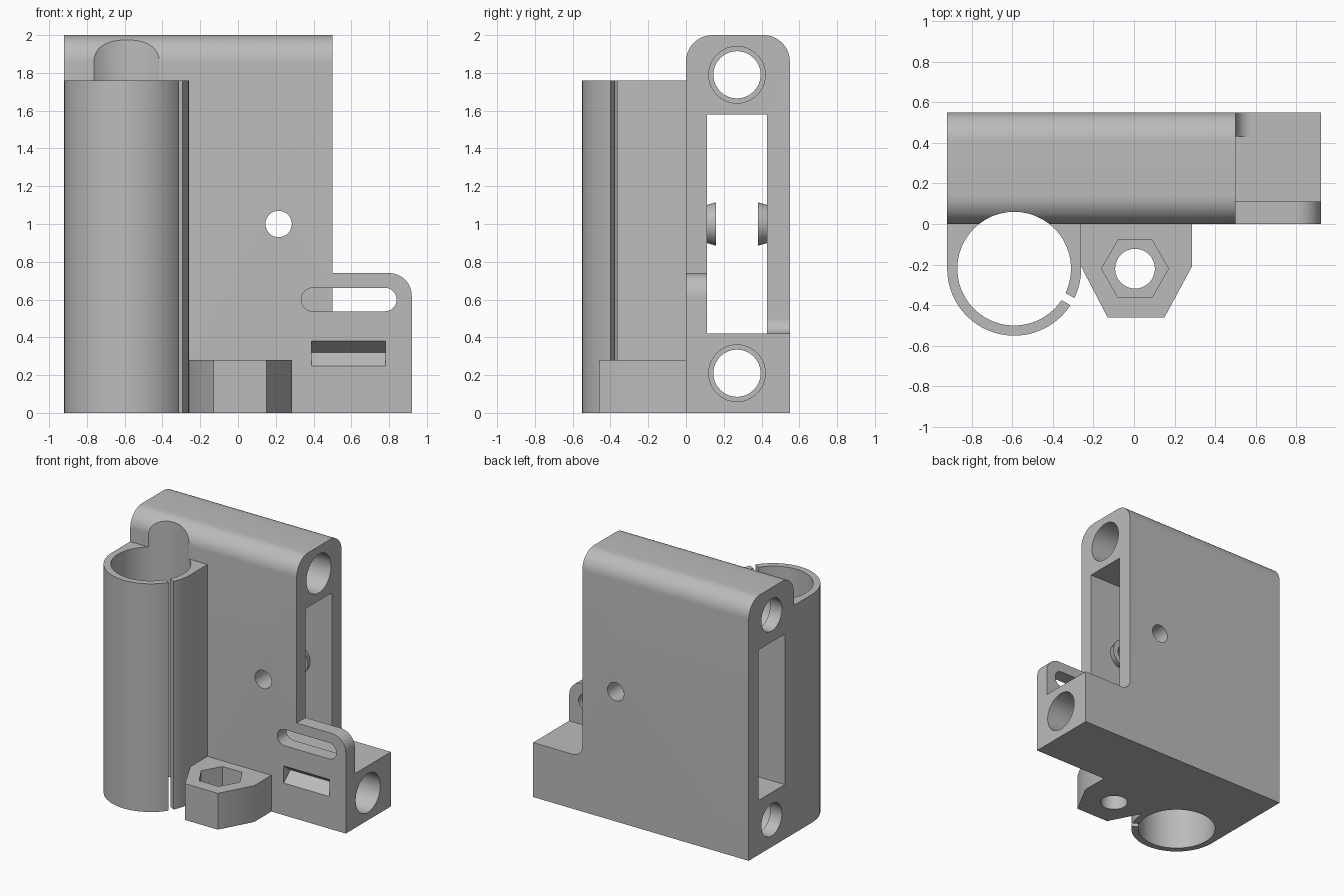
import bpy, bmesh
from math import cos, sin, pi, radians
from mathutils import Matrix

if "Cube" in bpy.data.objects:
    bpy.data.objects.remove(bpy.data.objects["Cube"], do_unlink=True)

grey = bpy.data.materials.new("matte grey")
grey.use_nodes = True
grey.diffuse_color = (0.5, 0.5, 0.5, 1)
grey.node_tree.nodes["Principled BSDF"].inputs["Base Color"].default_value = (0.5, 0.5, 0.5, 1)

# Profile coordinates (u, v) swept along w, for each sweep axis
PLACE = {"X": lambda u, v, w: (w, u, v),
         "Y": lambda u, v, w: (u, w, v),
         "Z": lambda u, v, w: (u, v, w)}


def finish(name, bm):
    bmesh.ops.recalc_face_normals(bm, faces=bm.faces)
    mesh = bpy.data.meshes.new(name)
    bm.to_mesh(mesh)
    bm.free()
    mesh.materials.append(grey)
    obj = bpy.data.objects.new(name, mesh)
    bpy.context.collection.objects.link(obj)
    return obj


def prism(name, axis, points, lo, hi):
    bm = bmesh.new()
    rings = [[bm.verts.new(PLACE[axis](u, v, w)) for u, v in points] for w in (lo, hi)]
    bm.faces.new(rings[0])
    bm.faces.new(rings[1])
    n = len(points)
    for i in range(n):
        j = (i + 1) % n
        bm.faces.new((rings[0][i], rings[0][j], rings[1][j], rings[1][i]))
    return finish(name, bm)


def arc(u, v, r, start, end, steps=12):
    angles = [radians(start + (end - start) * i / steps) for i in range(steps + 1)]
    return [(u + r * cos(a), v + r * sin(a)) for a in angles]


def circle(u, v, r, sides=48):
    return [(u + r * cos(2 * pi * i / sides), v + r * sin(2 * pi * i / sides)) for i in range(sides)]


def rect(u0, u1, v0, v1):
    return [(u0, v0), (u1, v0), (u1, v1), (u0, v1)]


def combine(target, tool, operation, keep=False):
    tool.hide_render = True
    mod = target.modifiers.new("combine", "BOOLEAN")
    mod.operation = operation
    mod.solver = "EXACT"
    mod.object = tool
    bpy.context.view_layer.objects.active = target
    bpy.ops.object.modifier_apply(modifier=mod.name)
    if not keep:
        bpy.data.objects.remove(tool, do_unlink=True)


def cut(target, axis, points, lo, hi):
    combine(target, prism("cutter", axis, points, lo, hi), "DIFFERENCE")


def add(target, axis, points, lo, hi):
    combine(target, prism("addition", axis, points, lo, hi), "UNION")


LEFT, SHOULDER, RIGHT, BACK, FOOT = -0.92, 0.5, 0.92, 0.55, 0.42
WALL_F, WALL_B = 0.11, 0.43
ROD_Y = 0.27

# Carriage frame: tall block with rounded top, plus foot
r = 0.14
body = [(0, 0), (BACK, 0)] + arc(BACK - r, 2 - r, r, 0, 90) + arc(r, 2 - r, r, 90, 180)
frame = prism("carriage_frame", "X", body, LEFT, SHOULDER)
add(frame, "X", rect(0, BACK, 0, FOOT), SHOULDER - 0.1, RIGHT)

# Front tab with rounded corner, and fillet on the back wall
r = 0.12
add(frame, "Y", [(0.4, 0.3), (RIGHT, 0.3)] + arc(RIGHT - r, 0.74 - r, r, 0, 90) + [(0.4, 0.74)], 0, WALL_F)
r = 0.08
fillet = arc(SHOULDER + r, FOOT + r, r, 180, 270) + [(SHOULDER + r, 0.38), (0.46, 0.38), (0.46, FOOT + r)]
add(frame, "Y", fillet, WALL_B, BACK)

# Window through the length of the frame
cut(frame, "X", rect(WALL_F, WALL_B, FOOT, 1.58), -1.1, 0.6)

# Rod bores, narrowed by a lip at the far end
for z in (0.21, 1.79):
    cut(frame, "X", circle(ROD_Y, z, 0.15), LEFT + 0.1, 1.1)
    cut(frame, "X", circle(ROD_Y, z, 0.125), -1.1, LEFT + 0.2)

# Tapered bosses inside the window and the bolt hole through them
BOLT_X, BOLT_Z = 0.215, 1.0
for y, r1, r2 in ((WALL_F + 0.015, 0.095, 0.115), (WALL_B - 0.015, 0.115, 0.095)):
    bm = bmesh.new()
    bmesh.ops.create_cone(bm, cap_ends=True, segments=32, radius1=r1, radius2=r2, depth=0.07,
                          matrix=Matrix.Translation((BOLT_X, y, BOLT_Z)) @ Matrix.Rotation(-pi / 2, 4, "X"))
    combine(frame, finish("boss", bm), "UNION")
cut(frame, "Y", circle(BOLT_X, BOLT_Z, 0.07, 32), -0.1, 0.7)

# Long slot in the tab, and wedge notch below it
r = 0.0625
cut(frame, "Y", arc(0.84 - r, 0.6, r, -90, 90) + arc(0.335 + r, 0.6, r, 90, 270), -0.1, WALL_F + 0.01)
cut(frame, "X", [(-0.02, 0.23), (0.08, 0.32), (-0.02, 0.395)], 0.39, 0.78)

# Split tube clamp with straight flanks to the frame
CX, CY = -0.59, -0.22
clamp = prism("tube_clamp", "Z", arc(CX, CY, 0.33, 180, 360, 32) + [(CX + 0.33, 0), (LEFT, 0)], 0, 1.76)
bore = prism("bore_cutter", "Z", circle(CX, CY, 0.28), -0.1, 2.1)
combine(clamp, bore, "DIFFERENCE", keep=True)
combine(frame, bore, "DIFFERENCE")
a = radians(-29.5)
slit = [(CX + d * cos(a) - s * sin(a), CY + d * sin(a) + s * cos(a))
        for d, s in rect(0.2, 0.4, -0.02, 0.02)]
cut(clamp, "Z", slit, -0.1, 1.9)

# Nut holder with hexagonal pocket and screw hole
outline = [(-0.26, 0), (-0.26, -0.21), (-0.13, -0.46), (0.15, -0.46), (0.285, -0.21), (0.285, 0)]
holder = prism("nut_holder", "Z", outline, 0, 0.28)
cut(holder, "Z", circle(0.005, -0.22, 0.165, 6), 0.13, 0.4)
cut(holder, "Z", circle(0.005, -0.22, 0.098, 32), -0.1, 0.4)

# Smooth curved walls, keep hard edges
bpy.ops.object.select_all(action="DESELECT")
for part in (frame, clamp, holder):
    part.select_set(True)
    bpy.context.view_layer.objects.active = part
bpy.ops.object.shade_smooth_by_angle(angle=radians(30))
